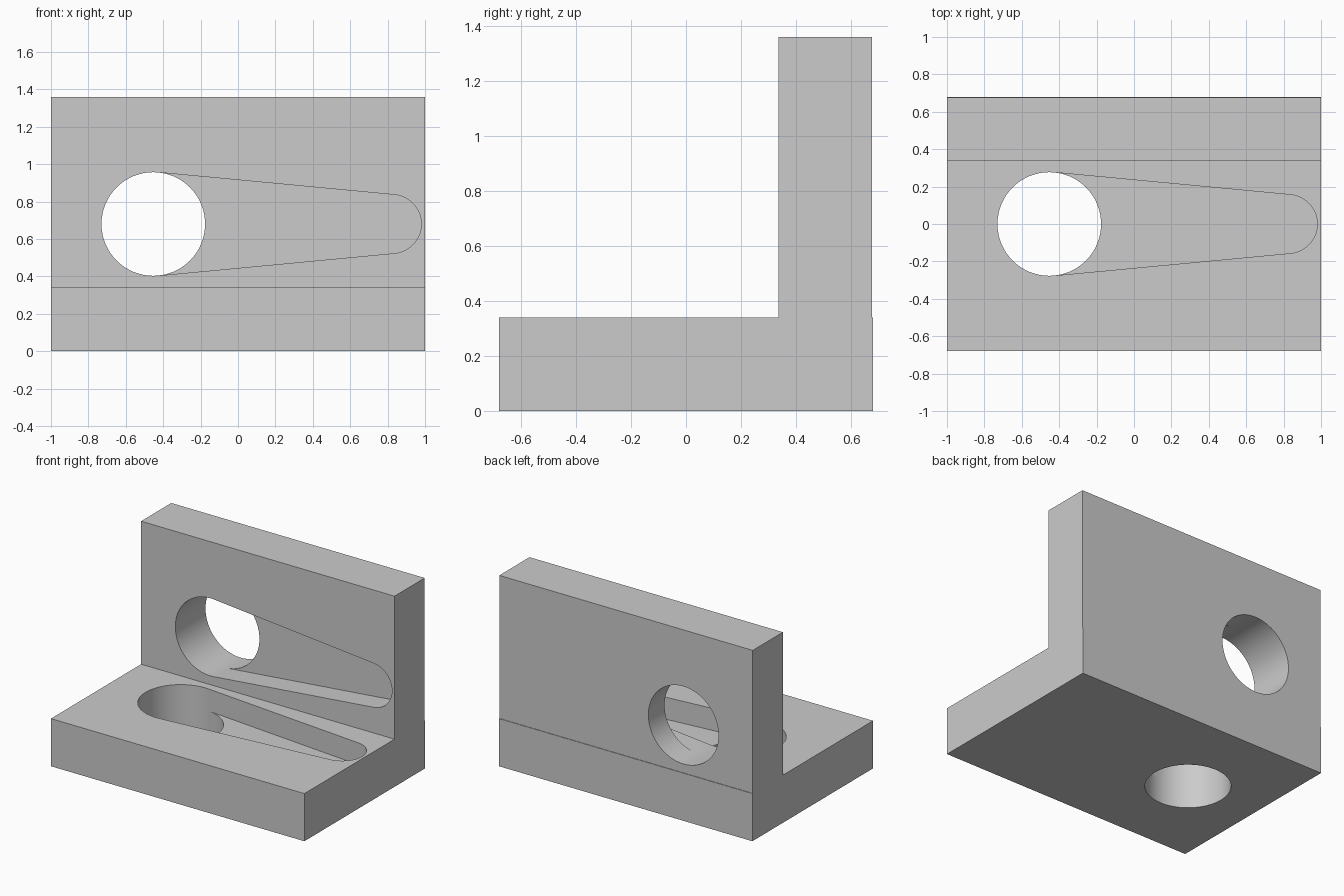
import bpy, bmesh, math
from mathutils import Matrix, Vector

cube = bpy.data.objects.get("Cube")
if cube:
    bpy.data.objects.remove(cube, do_unlink=True)

THICK, DEPTH = 0.34, 0.157         # plate thickness, pocket depth
BIG_X, BIG_R = -0.453, 0.277       # round hole
TIP_X, TIP_R = 0.823, 0.157        # narrow end of the slot
SEG, TAN = 64, 15                  # circle segments, tangent point index

grey = bpy.data.materials.new("plain grey")
grey.use_nodes = True
grey.diffuse_color = (0.6, 0.6, 0.6, 1)
grey.node_tree.nodes["Principled BSDF"].inputs["Base Color"].default_value = (0.6, 0.6, 0.6, 1)


def make_object(name, bm):
    bmesh.ops.recalc_face_normals(bm, faces=bm.faces)
    mesh = bpy.data.meshes.new(name)
    bm.to_mesh(mesh)
    bm.free()
    mesh.materials.append(grey)
    obj = bpy.data.objects.new(name, mesh)
    bpy.context.collection.objects.link(obj)
    return obj


def arc(bm, cx, r, first, last, w):
    angles = [math.tau * i / SEG for i in range(first, last + 1)]
    return [bm.verts.new((cx + r * math.cos(a), r * math.sin(a), w)) for a in angles]


def wall_between(bm, a, b):
    for i in range(len(a)):
        j = (i + 1) % len(a)
        bm.faces.new((a[i], a[j], b[j], b[i]))


# Tapered slot pocket whose wide end continues as a through hole
def slot_cutter():
    bm = bmesh.new()
    rings = []
    for w in (0.1, -DEPTH):
        wide = arc(bm, BIG_X, BIG_R, TAN, SEG - TAN, w)
        tip = arc(bm, TIP_X, TIP_R, -TAN, TAN, w)
        rings.append(wide + tip)
    bm.faces.new(rings[0])
    wall_between(bm, *rings)
    inner = arc(bm, BIG_X, BIG_R, 1 - TAN, TAN - 1, -DEPTH)
    bm.faces.new([wide[-1]] + tip + [wide[0]] + inner[::-1])
    bottom = arc(bm, BIG_X, BIG_R, TAN, TAN + SEG - 1, -THICK - 0.1)
    wall_between(bm, wide + inner, bottom)
    bm.faces.new(bottom)
    return make_object("slot_cutter", bm)


# Plate with its slotted face on local z = 0
def slotted_plate(name, v_min, v_max, matrix):
    bm = bmesh.new()
    bmesh.ops.create_cube(bm, size=1)
    bmesh.ops.scale(bm, verts=bm.verts, vec=(2, v_max - v_min, THICK))
    bmesh.ops.translate(bm, verts=bm.verts, vec=(0, (v_min + v_max) / 2, -THICK / 2))
    plate = make_object(name, bm)
    cutter = slot_cutter()
    cut = plate.modifiers.new("slot", "BOOLEAN")
    cut.operation, cut.solver, cut.object = "DIFFERENCE", "EXACT", cutter
    bpy.context.view_layer.update()
    graph = bpy.context.evaluated_depsgraph_get()
    mesh = bpy.data.meshes.new_from_object(plate.evaluated_get(graph))
    plate.modifiers.clear()
    plate.data = mesh
    bpy.data.objects.remove(cutter, do_unlink=True)
    mesh.transform(matrix)
    bpy.ops.object.select_all(action="DESELECT")
    plate.select_set(True)
    bpy.context.view_layer.objects.active = plate
    bpy.ops.object.shade_smooth_by_angle(angle=math.radians(30))


# Horizontal base, and the upright standing on its rear edge
slotted_plate("base_plate", -0.68, 0.68, Matrix.Translation((0, 0, THICK)))
slotted_plate("upright_plate", -0.34, 0.68,
              Matrix.Translation(Vector((0, 0.336, 0.68))) @ Matrix.Rotation(math.pi / 2, 4, "X"))
